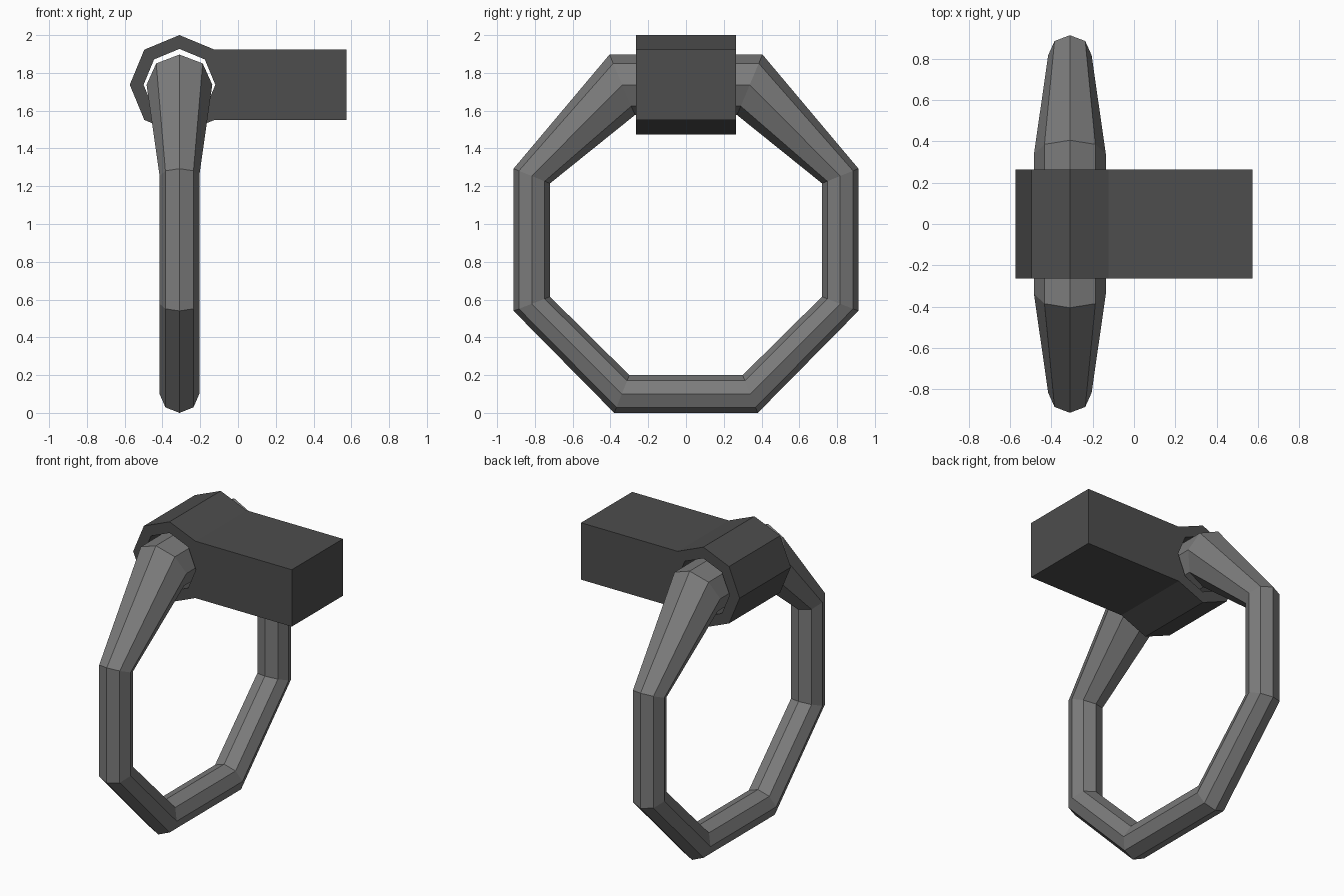
import bpy, bmesh
from math import cos, sin, pi

if "Cube" in bpy.data.objects:
    bpy.data.objects.remove(bpy.data.objects["Cube"])

PX, PZ = -0.31, 1.737   # pivot axis shared by the ring and its mount


def finish(bm, name, grey):
    bmesh.ops.recalc_face_normals(bm, faces=bm.faces)
    mesh = bpy.data.meshes.new(name)
    bm.to_mesh(mesh)
    bm.free()
    mat = bpy.data.materials.new(name + "_metal")
    mat.diffuse_color = (grey, grey, grey, 1)
    mat.use_nodes = True
    mat.node_tree.nodes["Principled BSDF"].inputs["Base Color"].default_value = mat.diffuse_color
    mesh.materials.append(mat)
    obj = bpy.data.objects.new(name, mesh)
    bpy.context.collection.objects.link(obj)
    return obj


def octagon(r):
    return [(PX + r * cos(k * pi / 4), PZ + r * sin(k * pi / 4)) for k in range(8)]


# Pull ring: octagonal section swept round an eight-sided loop, thicker at the top.
# Each joint is outer (y, z), inner (y, z), half width in x.
half = [((0.38, 0.0), (0.30, 0.20), 0.105),
        ((0.913, 0.54), (0.72, 0.615), 0.105),
        ((0.913, 1.293), (0.72, 1.215), 0.105),
        ((0.405, 1.897), (0.27, 1.577), 0.174)]
joints = half + [((-o[0], o[1]), (-i[0], i[1]), w) for o, i, w in reversed(half)]

bm = bmesh.new()
rings = []
for (oy, oz), (iy, iz), w in joints:
    cy, cz, dy, dz = (oy + iy) / 2, (oz + iz) / 2, (oy - iy) / 2, (oz - iz) / 2
    rings.append([bm.verts.new((PX + w * cos(k * pi / 4),
                                cy + dy * sin(k * pi / 4),
                                cz + dz * sin(k * pi / 4))) for k in range(8)])
for n, a in enumerate(rings):
    b = rings[(n + 1) % 8]
    for k in range(8):
        m = (k + 1) % 8
        bm.faces.new((a[k], a[m], b[m], b[k]))
finish(bm, "pull_ring", 0.2)

# Mount: octagonal sleeve with a through hole, extended into a square bar
outer = octagon(0.263)[1:]
outer += [(0.574, outer[-1][1]), (0.574, outer[0][1])]
hole = octagon(0.19)

bm = bmesh.new()
sides = []
for y in (-0.264, 0.264):
    o = [bm.verts.new((x, y, z)) for x, z in outer]
    h = [bm.verts.new((x, y, z)) for x, z in hole]
    for k in range(6):
        bm.faces.new((o[k], o[k + 1], h[k + 2], h[k + 1]))
    bm.faces.new((o[6], o[7], o[8], o[0], h[1], h[0], h[7]))
    sides.append((o, h))
for a, b in zip(*sides):
    for k in range(len(a)):
        m = (k + 1) % len(a)
        bm.faces.new((a[k], a[m], b[m], b[k]))
finish(bm, "mount_bar", 0.075)
